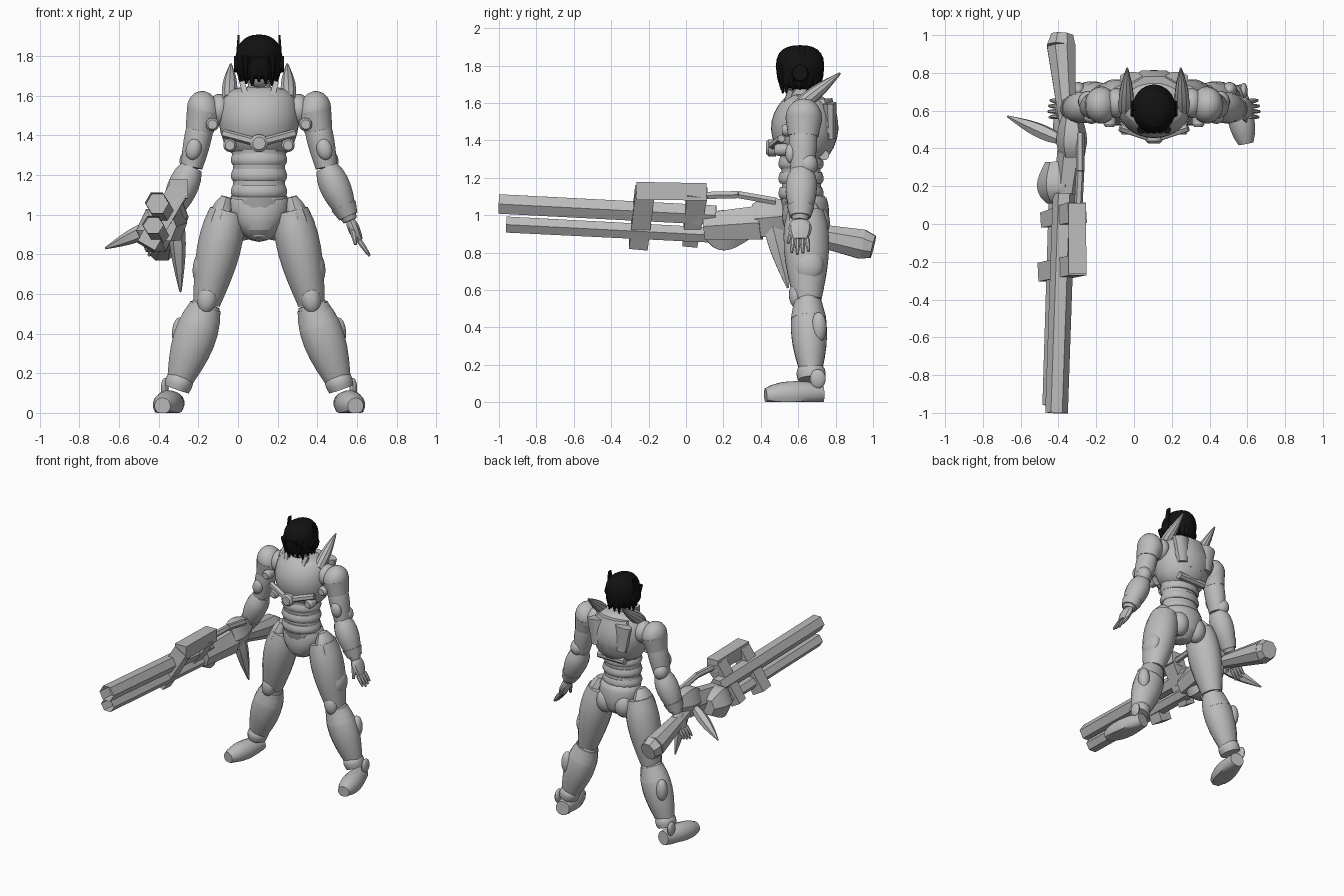
import bpy, bmesh
from math import cos, sin, pi, radians
from mathutils import Matrix, Vector, Euler

cube = bpy.data.objects.get("Cube")
if cube:
    bpy.data.objects.remove(cube, do_unlink=True)

BODY_CENTRE = 0.106


def material(name, value):
    mat = bpy.data.materials.new(name)
    mat.use_nodes = True
    colour = (value, value, value, 1)
    mat.diffuse_color = colour
    mat.node_tree.nodes["Principled BSDF"].inputs["Base Color"].default_value = colour
    return mat


GREY = material("armour grey", 0.5)
BLACK = material("hair black", 0.006)


def finish(bm, name, centre=BODY_CENTRE, pair=False, soft=False, mat=GREY):
    """Turn the mesh into a shaded object, mirrored across the body if it is one of a pair."""
    bmesh.ops.recalc_face_normals(bm, faces=bm.faces)
    mesh = bpy.data.meshes.new(name)
    bm.to_mesh(mesh)
    bm.free()
    mesh.materials.append(mat)
    ob = bpy.data.objects.new(name, mesh)
    ob.location.x = centre
    bpy.context.collection.objects.link(ob)
    bpy.ops.object.select_all(action="DESELECT")
    ob.select_set(True)
    bpy.context.view_layer.objects.active = ob
    bpy.ops.object.shade_smooth_by_angle(angle=radians(35))
    if soft:
        ob.modifiers.new("soft", "SUBSURF").levels = 1
        ob.modifiers["soft"].render_levels = 1
    if pair:
        ob.modifiers.new("other_side", "MIRROR")


def skin(rings):
    """Join rings of points into a closed mesh; return it with its first end cap."""
    bm = bmesh.new()
    loops = [[bm.verts.new((p.x, p.y, max(p.z, 0))) for p in ring] for ring in rings]
    for low, high in zip(loops, loops[1:]):
        for i in range(len(low)):
            bm.faces.new((low[i - 1], low[i], high[i], high[i - 1]))
    bm.faces.new(loops[-1])
    return bm, bm.faces.new(loops[0])


def ellipse(middle, across, along, sides):
    """Ring around a point; flats face the axes, except that a hexagon points sideways."""
    shift = 0 if sides == 6 else 0.5
    grow = 1 / cos(2 * pi * shift / sides)
    angles = [2 * pi * (i + shift) / sides for i in range(sides)]
    return [middle + grow * (across * cos(t) + along * sin(t)) for t in angles]


def tube(name, start, end, r_start, r_end, bulge=0.0, flat=1.0, sides=16, bore=False, **options):
    """Limb from start to end, swelling by bulge between its two end radii."""
    start, end = Vector(start), Vector(end)
    heading = (end - start).normalized()
    guide = Vector((0, 0, 1)) if abs(heading.y) > 0.7 else Vector((0, 1, 0))
    across = guide.cross(heading).normalized()
    along = heading.cross(across) * flat
    steps = 7 if bulge else 1
    rings = []
    for i in range(steps + 1):
        t = i / steps
        r = r_start + (r_end - r_start) * t + bulge * sin(pi * t ** 0.8)
        rings.append(ellipse(start.lerp(end, t), across * r, along * r, sides))
    bm, cap = skin(rings)
    if bore:
        bmesh.ops.inset_individual(bm, faces=[cap], thickness=r_start / 3)
        bmesh.ops.inset_individual(bm, faces=[cap], thickness=0.003)
        bmesh.ops.translate(bm, verts=cap.verts, vec=heading / 10)
    finish(bm, name, **options)


def stack(name, y, rows, sides=16, **options):
    """Upright body from rows of height, half width and half depth."""
    rings = [ellipse(Vector((0, y, z)), Vector((w, 0, 0)), Vector((0, d, 0)), sides) for z, w, d in rows]
    finish(skin(rings)[0], name, **options)


def ball(name, middle, radii, lean=0, **options):
    bm = bmesh.new()
    turn = Euler((0, radians(lean), 0)).to_matrix().to_4x4()
    place = Matrix.Translation(middle) @ turn @ Matrix.Diagonal((*radii, 1))
    bmesh.ops.create_uvsphere(bm, u_segments=18, v_segments=10, radius=1, matrix=place)
    finish(bm, name, **options)


def disc(name, middle, radius, depth, **options):
    """Round stud facing forward with a sloped rim."""
    middle, out = Vector(middle), Vector((0, -depth, 0))
    tube(name, middle - out, middle, radius, radius, **options)
    tube(name + "_face", middle, middle + out / 3, radius, radius * 0.7, **options)


# Joints of the left side, measured from the body centre line
shoulder = Vector((.28, .63, 1.52))
elbow = Vector((.34, .62, 1.24))
wrist = Vector((.46, .61, .97))
knuckles = Vector((.505, .61, .87))
fingertip = Vector((.56, .61, .79))
hip = Vector((.16, .64, 1.02))
knee = Vector((.265, .65, .55))
ankle = Vector((.415, .67, .12))

# Torso
stack("chest", .635, [(1.28, .14, .11), (1.36, .18, .16), (1.46, .21, .19), (1.55, .2, .17),
                      (1.62, .18, .12), (1.65, .09, .08)], soft=True)
tube("abdomen", (0, .62, 1.08), (0, .61, 1.36), .14, .14, bulge=-.01, flat=.8)
for i in range(3):
    rib = Vector((0, .615, 1.12 + .08 * i))
    half = Vector((0, 0, .03))
    tube(f"abdomen_plate_{i}", rib - half, rib + half, .132, .132, bulge=.01, flat=.85)
stack("pelvis", .64, [(.86, .04, .05), (.92, .11, .12), (1, .155, .13), (1.07, .155, .12), (1.12, .14, .11)],
      soft=True)
tube("groin_guard", (0, .57, .89), (0, .55, 1.09), .03, .09, flat=.5, sides=8)
ball("buttock", (.075, .7, .96), (.07, .07, .09), pair=True)
tube("neck", (0, .62, 1.56), (0, .61, 1.72), .065, .05)
tube("collar_strip", (.085, .56, 1.67), (.05, .51, 1.53), .014, .014, sides=4, pair=True)
tube("breast_ridge", (.03, .46, 1.37), (.18, .51, 1.41), .022, .022, sides=6, pair=True)
disc("chest_emblem", (0, .44, 1.36), .045, .04)
disc("lower_stud", (.147, .49, 1.35), .033, .05, pair=True)
disc("upper_stud", (.235, .53, 1.455), .033, .05, pair=True)

# Back plates and horns
tube("back_plate", (0, .73, 1.38), (0, .71, 1.62), .11, .12, bulge=.04, flat=.6, sides=8)
tube("shoulder_blade", (.1, .775, 1.41), (.12, .77, 1.6), .04, .06, flat=.6, sides=8, pair=True)
tube("lower_back_bar", (-.11, .74, 1.32), (.11, .74, 1.32), .025, .025, sides=8)
tube("back_horn", (.15, .6, 1.58), (.142, .825, 1.76), .033, .005, bulge=.015, sides=10, pair=True)

# Head and hair
ball("chin", (0, .57, 1.7), (.06, .06, .06))
stack("hair", .61, [(1.67, .08, .09), (1.7, .105, .12), (1.78, .12, .13), (1.84, .115, .13),
                    (1.89, .08, .1), (1.91, .03, .04)], soft=True, mat=BLACK)
for i in range(16):
    t = 2 * pi * i / 16
    root = Vector((.09 * cos(t), .61 + .1 * sin(t), 1.74))
    tube(f"hair_tuft_{i}", root, root - Vector((0, 0, .07 + .01 * (i % 3))), .027, .005, sides=6, mat=BLACK)
for i in range(-2, 3):
    root = Vector((.034 * i, .5, 1.8))
    tube(f"fringe_{i + 2}", root, root - Vector((0, -.02, .12)), .024, .005, sides=6, mat=BLACK)
tube("ear_disc", (.09, .61, 1.76), (.125, .61, 1.76), .05, .04, pair=True, mat=BLACK)
tube("ear_fin", (.113, .61, 1.72), (.103, .62, 1.905), .009, .005, flat=3, sides=4, pair=True, mat=BLACK)

# Arms
ball("shoulder_joint", (.2, .64, 1.53), (.06, .08, .08), pair=True)
ball("shoulder_pad", shoulder, (.085, .098, .105), lean=12, pair=True)
tube("shoulder_skirt", shoulder, shoulder.lerp(elbow, .35), .085, .07, flat=1.15, pair=True)
tube("upper_arm", shoulder, elbow, .055, .055, bulge=.014, flat=1.1, pair=True)
ball("elbow_guard", (.33, .56, 1.33), (.04, .03, .055), lean=-14, pair=True)
ball("elbow_cap", elbow + Vector((.01, .03, .03)), (.052, .055, .06), pair=True)
tube("forearm", elbow, wrist, .055, .035, bulge=.03, flat=1.08, pair=True)
tube("wrist_guard", elbow.lerp(wrist, .72), elbow.lerp(wrist, .92), .066, .05, flat=1.1, pair=True)
tube("palm", wrist, knuckles, .022, .02, bulge=.008, flat=2, sides=10, pair=True)
for i in range(4):
    spread = Vector((0, .026 * (i - 1.5), 0))
    tip = knuckles.lerp(fingertip, 1 - abs(i - 1.2) / 8)
    tube(f"finger_{i}", knuckles + spread, tip + spread * 1.15, .013, .007, bulge=.002, sides=8, pair=True)
tube("thumb", wrist + Vector((.01, -.03, -.02)), (.487, .545, .85), .016, .008, bulge=.003, sides=8, pair=True)

# Legs
tube("thigh", hip, knee, .088, .068, bulge=.03, flat=1.1, pair=True)
tube("hip_plate", (.165, .63, 1.09), (.235, .64, .84), .025, .055, bulge=.025, flat=1.5, sides=10, pair=True)
ball("thigh_side_pad", (.285, .655, .735), (.05, .082, .09), lean=-8, pair=True)
ball("knee_pad", (.262, .595, .575), (.05, .045, .075), lean=-10, pair=True)
tube("shin", knee, ankle, .07, .052, bulge=.044, flat=.9, pair=True)
tube("shin_cuff", knee.lerp(ankle, .03), knee.lerp(ankle, .25), .08, .103, flat=.92, pair=True)
ball("calf_disc", (.4, .71, .4), (.04, .042, .082), pair=True)
tube("ankle_guard", knee.lerp(ankle, .85), ankle, .06, .064, bulge=.008, flat=1.1, pair=True)
ball("ankle_disc", (.475, .705, .125), (.02, .042, .052), pair=True)
tube("foot", (.487, .425, .035), (.425, .73, .05), .04, .05, bulge=.026, pair=True)

# Cannon barrels, with the hexagonal bores at the front
gun = {"sides": 6, "centre": 0}
tube("upper_barrel", (-.41, -1, 1.06), (-.37, .16, 1), .06, .06, bore=True, **gun)
tube("lower_barrel", (-.43, -.96, .95), (-.4, .12, .895), .055, .052, flat=.9, bore=True, **gun)

# Cannon frame of square beams, leaning with the weapon
beam = {"sides": 4, "centre": 0}
top_front, top_rear = Vector((-.3, -.22, 1.13)), Vector((-.3, .06, 1.125))
tube("frame_front_leg", (-.465, -.255, .84), top_front, .05, .052, **beam)
tube("frame_top_beam", top_front - Vector((0, .045, 0)), top_rear + Vector((0, .05, 0)), .048, .046, **beam)
tube("frame_rear_leg", (-.46, .02, .85), top_rear, .04, .055, **beam)

# Cannon body and stock
tube("grip_block", (-.41, .11, .92), (-.42, .33, .92), .05, .05, bulge=.05, flat=1.25, **gun)
tube("receiver", (-.37, .1, .94), (-.33, .4, .96), .06, .075, flat=1.4, **gun)
tube("receiver_rear", (-.33, .36, .98), (-.33, .58, 1), .06, .05, bulge=.025, flat=1.5, **gun)
tube("top_rod", (-.295, .08, 1.105), (-.285, .28, 1.11), .022, .022, **gun)
tube("top_rod_rear", (-.285, .28, 1.11), (-.285, .48, 1.075), .022, .022, **gun)
tube("stock", (-.35, .5, .935), (-.385, .94, .845), .04, .075, flat=1.05, sides=8, centre=0)
tube("stock_end", (-.385, .94, .845), (-.38, 1, .83), .075, .058, flat=1.05, sides=8, centre=0)

# Cannon blades
tube("side_blade", (-.4, .45, .95), (-.67, .57, .83), .03, .005, bulge=.02, **gun)
tube("lower_blade", (-.31, .46, .95), (-.29, .545, .61), .04, .005, bulge=.012, flat=1.3, **gun)
